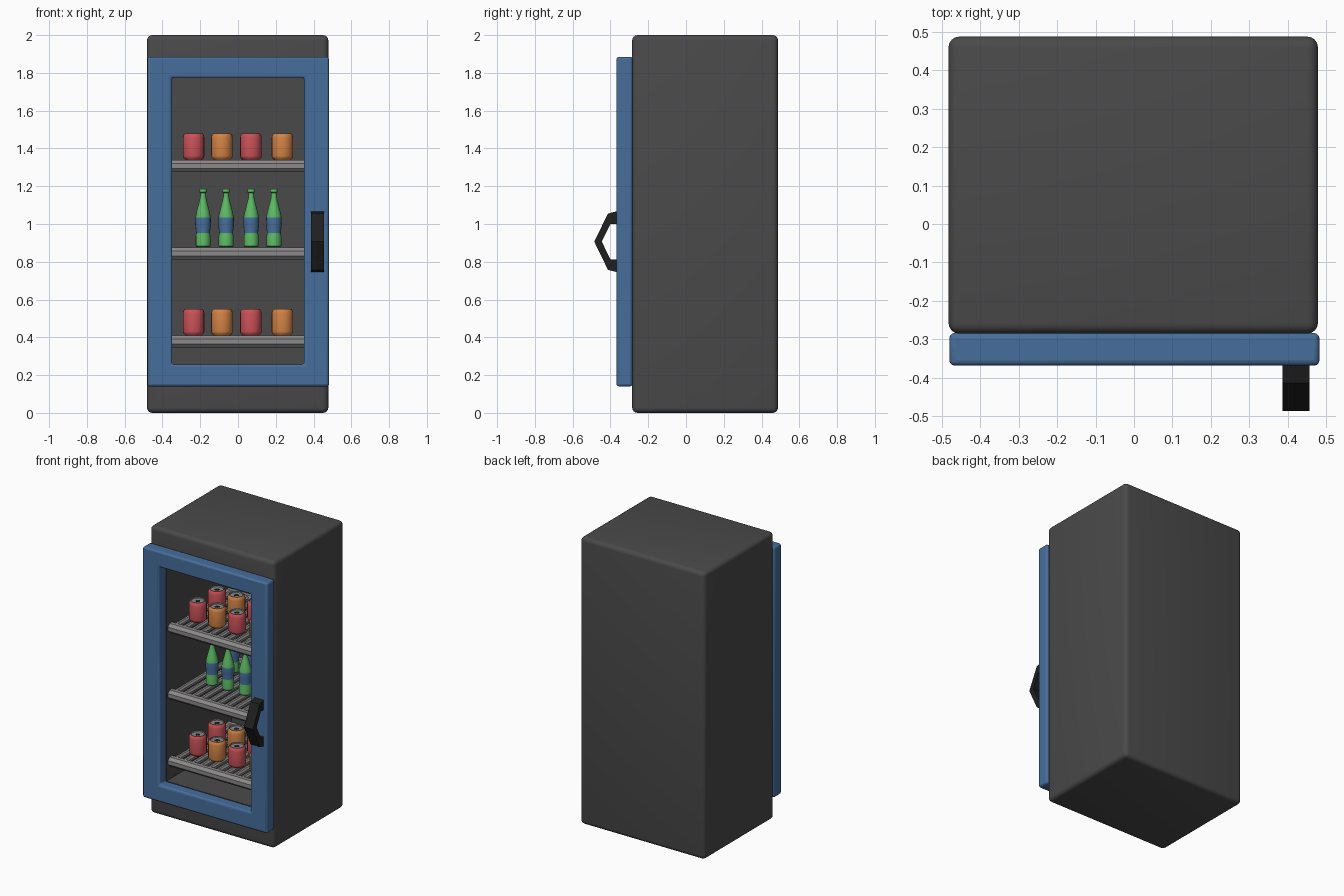
import bpy, bmesh, math
from mathutils import Matrix, Vector

if "Cube" in bpy.data.objects:
    bpy.data.objects.remove(bpy.data.objects["Cube"])


def material(name, rgb):
    m = bpy.data.materials.new(name)
    m.diffuse_color = (*rgb, 1)
    m.use_nodes = True
    m.node_tree.nodes["Principled BSDF"].inputs["Base Color"].default_value = m.diffuse_color
    return m


CHARCOAL = material("charcoal", (0.068, 0.068, 0.068))
BLUE = material("blue", (0.062, 0.155, 0.33))
STEEL = material("steel grey", (0.26, 0.25, 0.25))
RED = material("red", (0.60, 0.085, 0.1))
ORANGE = material("orange", (0.65, 0.23, 0.06))
GREEN = material("green", (0.11, 0.50, 0.13))
BLACK = material("black", (0.014, 0.014, 0.014))


def finish(name, bm, mats, smooth=True):
    bmesh.ops.recalc_face_normals(bm, faces=bm.faces)
    me = bpy.data.meshes.new(name)
    bm.to_mesh(me)
    bm.free()
    for m in mats:
        me.materials.append(m)
    ob = bpy.data.objects.new(name, me)
    bpy.context.collection.objects.link(ob)
    bpy.ops.object.select_all(action='DESELECT')
    ob.select_set(True)
    bpy.context.view_layer.objects.active = ob
    if smooth:
        bpy.ops.object.shade_smooth_by_angle(angle=math.radians(35))
    return ob


def box(name, lo, hi, mat, bevel=0.0):
    lo, hi = Vector(lo), Vector(hi)
    bm = bmesh.new()
    size = Matrix.Diagonal((*(hi - lo), 1))
    bmesh.ops.create_cube(bm, size=1, matrix=Matrix.Translation((lo + hi) / 2) @ size)
    if bevel:
        bmesh.ops.bevel(bm, geom=bm.edges[:], offset=bevel, segments=4,
                        profile=0.5, affect='EDGES')
    return finish(name, bm, [mat], smooth=bool(bevel))


def cut(ob, lo, hi):
    """Subtract a box from an object."""
    cutter = box("cutter", lo, hi, ob.data.materials[0])
    cutter.hide_render = True
    mod = ob.modifiers.new("opening", 'BOOLEAN')
    mod.operation, mod.solver, mod.object = 'DIFFERENCE', 'EXACT', cutter
    bpy.ops.object.select_all(action='DESELECT')
    bpy.context.view_layer.objects.active = ob
    ob.select_set(True)
    bpy.ops.object.modifier_apply(modifier=mod.name)
    bpy.data.objects.remove(cutter)


def lathe(name, profile, mats, index_rule, sides=20):
    """Revolve (radius, z) points; material chosen per profile segment."""
    bm = bmesh.new()
    rings = [[bm.verts.new((r * math.cos(2 * math.pi * i / sides),
                            r * math.sin(2 * math.pi * i / sides), z))
              for i in range(sides)] for r, z in profile]
    for k in range(len(rings) - 1):
        for i in range(sides):
            j = (i + 1) % sides
            f = bm.faces.new((rings[k][i], rings[k][j], rings[k + 1][j], rings[k + 1][i]))
            f.material_index = index_rule(k)
    bm.faces.new(rings[0][::-1]).material_index = index_rule(0)
    bm.faces.new(rings[-1]).material_index = index_rule(len(rings) - 2)
    return finish(name, bm, mats)


def copies(ob, places):
    """Place the object at the first location and linked copies at the rest."""
    ob.location = places[0]
    for p in places[1:]:
        c = ob.copy()
        c.location = p
        bpy.context.collection.objects.link(c)


# Cabinet with hollow interior
cabinet = box("cabinet", (-0.482, -0.285, 0), (0.478, 0.487, 2.0), CHARCOAL, 0.028)
cut(cabinet, (-0.352, -0.5, 0.255), (0.352, 0.43, 1.775))

# Door frame
door = box("door_frame", (-0.48, -0.368, 0.14), (0.482, -0.283, 1.885), BLUE)
cut(door, (-0.35, -0.6, 0.257), (0.35, 0.0, 1.775))
bev = door.modifiers.new("soft edges", 'BEVEL')
bev.width, bev.segments, bev.limit_method = 0.014, 3, 'ANGLE'
bpy.ops.object.select_all(action='DESELECT')
door.select_set(True)
bpy.context.view_layer.objects.active = door
bpy.ops.object.shade_smooth_by_angle(angle=math.radians(35))

# Angular handle, extruded along x from a side profile
outline = [(-0.364, 1.068), (-0.413, 1.055), (-0.486, 0.907), (-0.413, 0.757), (-0.364, 0.745),
           (-0.364, 0.812), (-0.40, 0.812), (-0.446, 0.907), (-0.40, 1.0), (-0.364, 1.0)]
bm = bmesh.new()
left, right = ([bm.verts.new((x, y, z)) for y, z in outline] for x in (0.386, 0.456))
n = len(outline)
for i in range(n):
    j = (i + 1) % n
    bm.faces.new((left[i], left[j], right[j], right[i]))
for side in (left, right):            # side faces as quads between outer and inner lines
    for i in range(4):
        bm.faces.new((side[i], side[i + 1], side[8 - i], side[9 - i]))
finish("handle", bm, [BLACK], smooth=False)


# Rack shelves: front and back rails plus slats running back
def rod(bm, centre, radius, length, axis):
    rot = Matrix.Rotation(math.pi / 2, 4, 'Y' if axis == 'X' else 'X')
    turn = Matrix.Rotation(math.pi / 8, 4, 'Z')
    bmesh.ops.create_cone(bm, cap_ends=True, segments=8, radius1=radius, radius2=radius,
                          depth=length, matrix=Matrix.Translation(centre) @ rot @ turn)


SHELF_TOPS = {"lower": 0.41, "middle": 0.877, "upper": 1.34}
bm = bmesh.new()
for y in (-0.235, 0.39):
    rod(bm, (0, y, -0.033), 0.035, 0.704, 'X')
for i in range(11):
    rod(bm, (-0.32 + 0.064 * i, 0.078, -0.020), 0.019, 0.625, 'Y')
shelf = finish("rack_shelf", bm, [STEEL], smooth=False)
copies(shelf, [(0, 0, z) for z in SHELF_TOPS.values()])

# Drink cans with steel lids and a dark opening
CAN = [(0.043, 0), (0.055, 0.012), (0.057, 0.02), (0.057, 0.118), (0.054, 0.13), (0.047, 0.14),
       (0.043, 0.14), (0.041, 0.133), (0.016, 0.133), (0.015, 0.134)]
CAN_X = (-0.235, -0.085, 0.068, 0.235)
for name, mat, xs in (("red_can", RED, CAN_X[::2]), ("orange_can", ORANGE, CAN_X[1::2])):
    can = lathe(name, CAN, [mat, STEEL, BLACK],
                lambda k: 0 if k < 5 else (1 if k < 8 else 2))
    copies(can, [(x, y, SHELF_TOPS[s]) for s in ("lower", "upper")
                 for y in (-0.107, 0.103) for x in xs])

# Glass bottles with a blue label band
BOTTLE = [(0.034, 0), (0.039, 0.006), (0.039, 0.06), (0.036, 0.075), (0.042, 0.12), (0.041, 0.158),
          (0.034, 0.19), (0.022, 0.235), (0.015, 0.265), (0.014, 0.288), (0.020, 0.292),
          (0.020, 0.303), (0.016, 0.309)]
bottle = lathe("bottle", BOTTLE, [GREEN, BLUE], lambda k: 1 if k in (3, 4) else 0, 16)
copies(bottle, [(x, y, SHELF_TOPS["middle"]) for y in (-0.02, 0.21)
                for x in (-0.185, -0.063, 0.07, 0.19)])
